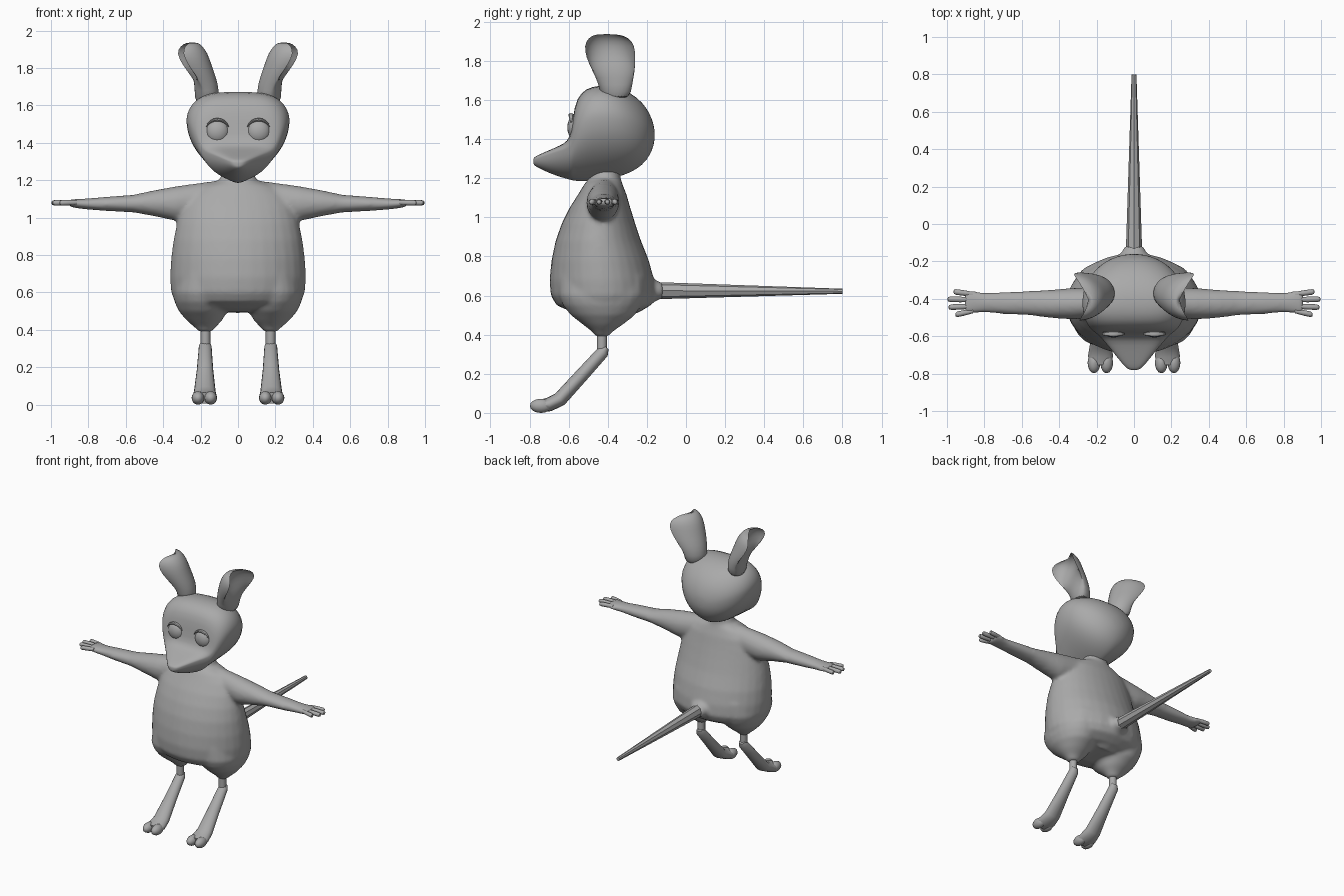
import bpy, bmesh, math
from mathutils import Vector

if "Cube" in bpy.data.objects:
    bpy.data.objects.remove(bpy.data.objects["Cube"])

grey = bpy.data.materials.new("plain grey")
grey.diffuse_color = (0.4, 0.4, 0.4, 1)
grey.use_nodes = True
grey.node_tree.nodes["Principled BSDF"].inputs["Base Color"].default_value = grey.diffuse_color
TAU = math.tau


def ellipse(c, u, v, n=24):
    """Ring of points around c spanned by the half-axes u and v."""
    c, u, v = Vector(c), Vector(u), Vector(v)
    return [c + u * math.cos(TAU * i / n) + v * math.sin(TAU * i / n) for i in range(n)]


def loft(name, shells, subdiv=0, flat=False, angle=40):
    """Skin one or more lists of rings into a capped object."""
    bm = bmesh.new()
    for rings in shells:
        vs = [[bm.verts.new(p) for p in r] for r in rings]
        n = len(vs[0])
        for a, b in zip(vs, vs[1:]):
            for i in range(n):
                bm.faces.new((a[i], a[(i + 1) % n], b[(i + 1) % n], b[i]))
        bm.faces.new(vs[0])
        bm.faces.new(vs[-1])
    bmesh.ops.recalc_face_normals(bm, faces=bm.faces)
    me = bpy.data.meshes.new(name)
    bm.to_mesh(me)
    bm.free()
    me.materials.append(grey)
    ob = bpy.data.objects.new(name, me)
    bpy.context.collection.objects.link(ob)
    if not flat:
        bpy.ops.object.select_all(action='DESELECT')
        ob.select_set(True)
        bpy.context.view_layer.objects.active = ob
        bpy.ops.object.shade_smooth_by_angle(angle=math.radians(angle))
    if subdiv:
        ob.modifiers.new("subdivide", 'SUBSURF').levels = subdiv
        ob.modifiers[-1].render_levels = subdiv
    return ob


def ball(c, r, n=20, m=10):
    """Rings of an ellipsoid."""
    out = []
    for j in range(m + 1):
        t = math.pi * (0.02 + 0.96 * j / m)
        s = math.sin(t)
        out.append(ellipse((c[0], c[1], c[2] + r[2] * math.cos(t)),
                           (r[0] * s, 0, 0), (0, r[1] * s, 0), n))
    return out


# Torso with thighs, arms and tail root blended together
torso = [(1.25, -.485, -.335, .08), (1.20, -.495, -.335, .10), (1.17, -.52, -.325, .20),
         (1.12, -.55, -.305, .27), (1.05, -.595, -.285, .305), (.97, -.635, -.26, .327),
         (.88, -.667, -.23, .345), (.78, -.688, -.19, .358), (.68, -.698, -.163, .363),
         (.60, -.692, -.155, .358), (.55, -.662, -.18, .335), (.515, -.58, -.24, .26),
         (.495, -.50, -.32, .12)]
shells = [[ellipse((0, (f + b) / 2, z), (w, 0, 0), (0, (b - f) / 2, 0), 32)
           for z, f, b, w in torso]]
thigh = [(.70, .18, .15, -.43, .22), (.60, .195, .155, -.43, .22), (.55, .192, .148, -.43, .20),
         (.50, .187, .13, -.425, .165), (.45, .18, .095, -.425, .10), (.415, .176, .058, -.428, .052),
         (.39, .175, .035, -.43, .032)]
arm = [(.10, 1.20, 1.0, -.49, -.34), (.33, 1.168, .982, -.51, -.342), (.45, 1.146, 1.008, -.502, -.352),
       (.56, 1.122, 1.028, -.488, -.358), (.70, 1.112, 1.035, -.482, -.363),
       (.80, 1.103, 1.043, -.473, -.368), (.86, 1.10, 1.05, -.48, -.355),
       (.905, 1.097, 1.06, -.485, -.355)]
for s in (-1, 1):
    shells.append([ellipse((s * x, cy, z), (rx, 0, 0), (0, ry, 0)) for z, x, rx, cy, ry in thigh])
    shells.append([ellipse((s * x, (f + b) / 2, (t + d) / 2), (0, (b - f) / 2, 0), (0, 0, (t - d) / 2))
                   for x, t, d, f, b in arm])
shells.append([ellipse((0, y, .625), (r * 1.3, 0, 0), (0, 0, r))
               for y, r in ((-.30, .14), (-.20, .085), (-.15, .05), (-.12, .042))])
body = loft("body_and_arms", shells)
rm = body.modifiers.new("blend", 'REMESH')
rm.mode = 'VOXEL'
rm.voxel_size = .012
rm.use_smooth_shade = True
sm = body.modifiers.new("soften", 'SMOOTH')
sm.factor = .5
sm.iterations = 8

# Tail, faceted
loft("tail", [[ellipse((0, y, z), (r, 0, 0), (0, 0, r), 8)
               for y, z, r in ((-.20, .625, .045), (-.13, .625, .043), (.80, .622, .013))]], flat=True)

# Head: egg-shaped sections running from the nape to the snout tip
head = [  # y, half width, top, bottom, widest height, upper power, lower power
    (-.160, .030, 1.45, 1.39, 1.42, 1, 1), (-.172, .09, 1.50, 1.345, 1.43, 1, 1),
    (-.20, .155, 1.56, 1.29, 1.45, .95, 1.1), (-.25, .215, 1.615, 1.245, 1.47, .85, 1.2),
    (-.32, .263, 1.657, 1.212, 1.50, .7, 1.4), (-.40, .28, 1.677, 1.195, 1.515, .6, 1.55),
    (-.48, .275, 1.672, 1.185, 1.515, .6, 1.6), (-.54, .252, 1.64, 1.183, 1.48, .6, 1.5),
    (-.572, .222, 1.57, 1.186, 1.43, .6, 1.4), (-.585, .20, 1.44, 1.19, 1.375, .5, 1.3),
    (-.605, .18, 1.387, 1.195, 1.352, .45, 1.3), (-.65, .14, 1.365, 1.208, 1.338, .45, 1.2),
    (-.70, .10, 1.343, 1.227, 1.322, .45, 1.1), (-.75, .06, 1.322, 1.25, 1.305, .5, 1),
    (-.775, .035, 1.308, 1.265, 1.295, .6, 1), (-.781, .015, 1.30, 1.275, 1.29, .8, 1)]
rings = []
for y, w, top, bot, mid, eu, el in head:
    ring = []
    for i in range(32):
        c, q = math.cos(TAU * i / 32), math.sin(TAU * i / 32)
        x = math.copysign(max(abs(c), 1e-4) ** (eu if q >= 0 else el) * w, c)
        ring.append(Vector((x, y, mid + q * ((top - mid) if q >= 0 else (mid - bot)))))
    rings.append(ring)
loft("head", [rings], subdiv=1, angle=60)

ear = [  # z, rim x, back depth, dish depth, centre y, half width
    (1.60, .18, .075, -.05, -.36, .075), (1.68, .18, .08, -.05, -.36, .085),
    (1.75, .235, .118, .00, -.37, .11), (1.82, .295, .153, .085, -.385, .128),
    (1.88, .325, .163, .12, -.392, .13), (1.918, .305, .115, .085, -.395, .105),
    (1.938, .268, .05, .025, -.405, .06)]
# Leg path: y, z, half width, half thickness
foot = [(-.408, .335, .022, .015), (-.425, .312, .034, .032), (-.54, .185, .044, .035),
        (-.645, .07, .058, .037), (-.70, .043, .066, .036), (-.75, .035, .064, .03)]
for s, side in ((-1, "right"), (1, "left")):
    # Cupped ear, opening outwards and a little forwards
    rings = []
    for z, xr, back, dish, cy, ry in ear:
        ring = []
        for i in range(24):
            c, q = math.cos(TAU * i / 24), math.sin(TAU * i / 24)
            x = xr - back * q if q >= 0 else xr + dish * q
            ring.append(Vector((s * (x + .12 * ry * c), cy + ry * c, z)))
        rings.append(ring)
    loft(side + "_ear", [rings], subdiv=1, angle=70)

    # Eye and upper lid
    loft(side + "_eye", [ball((s * .11, -.562, 1.46), (.064, .045, .066))])
    lid = []
    for i in range(9):
        a = math.radians(25 + 130 * i / 8)
        r = .009 * math.sin(math.pi * (i + .7) / 9.4)
        d = Vector((math.cos(a), 0, math.sin(a)))
        lid.append(ellipse(Vector((s * .11, -.588, 1.458)) + d * .066, d * r, (0, r * 1.6, 0), 8))
    loft(side + "_eyelid", [lid])

    # Fingers
    fingers = []
    for y0, y1, tip in ((-.375, -.362, .965), (-.405, -.402, .998), (-.44, -.445, .992), (-.465, -.485, .955)):
        fingers.append([ellipse((s * (.86 + (tip - .86) * t), y0 + (y1 - y0) * t, 1.081 - .002 * t),
                                (0, r, 0), (0, 0, r), 10)
                        for t, r in ((0, .012), (.5, .015), (.88, .015), (.97, .011), (1, .004))])
    loft(side + "_fingers", fingers)

    # Thin shin
    loft(side + "_shin", [[ellipse((s * .174, y, z), (r, 0, 0), (0, r, 0), 10)
                           for z, y, r in ((.30, -.43, .026), (.44, -.43, .026))]])

    # Long slanted foot
    rings = []
    for i, (y, z, w, h) in enumerate(foot):
        a, b = foot[max(i - 1, 0)], foot[min(i + 1, len(foot) - 1)]
        t = Vector((0, b[0] - a[0], b[1] - a[1])).normalized()
        rings.append(ellipse((s * (.174 + .006 * i / 5), y, z), (w, 0, 0), Vector((0, t.z, -t.y)) * h, 16))
    loft(side + "_foot", [rings])

    # Two toes
    for k, x in enumerate((.146, .214)):
        loft(f"{side}_toe_{k + 1}", [ball((s * x, -.742, .036), (.034, .056, .036), 16, 8)])
